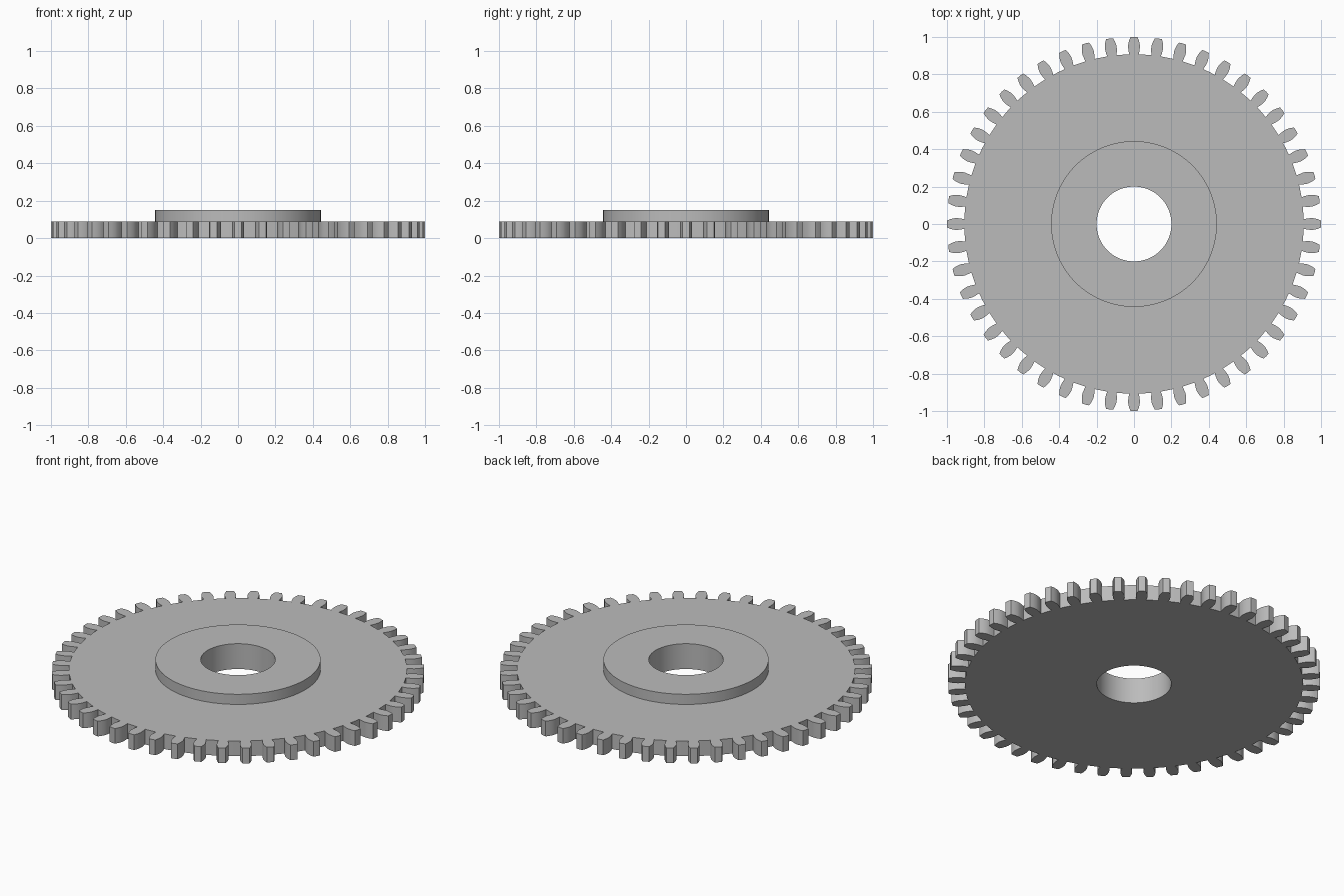
import bpy
import bmesh
from math import sin, cos, pi, radians

if "Cube" in bpy.data.objects:
    bpy.data.objects.remove(bpy.data.objects["Cube"])

TEETH = 48
BORE, HUB, ROOT = 0.2, 0.443, 0.907
PLATE_TOP, HUB_TOP = 0.09, 0.15
# Tooth flank from root to tip: radius, half width
FLANK = [(ROOT, 0.025), (0.925, 0.029), (0.945, 0.0315),
         (0.96, 0.031), (0.98, 0.0265), (0.999, 0.019)]

steel = bpy.data.materials.new("grey steel")
steel.use_nodes = True
grey = (0.5, 0.5, 0.5, 1)
steel.diffuse_color = grey
steel.node_tree.nodes["Principled BSDF"].inputs["Base Color"].default_value = grey

bm = bmesh.new()


def polar(radius, angle, z):
    return bm.verts.new((radius * cos(angle), radius * sin(angle), z))


# Columns per tooth: both sides of its base, then the middle of the gap
pitch = 2 * pi / TEETH
base = FLANK[0][1] / ROOT
angles = [i * pitch + a for i in range(TEETH) for a in (-base, base, pitch / 2)]

# Plate, raised hub and bore as one turned body
profile = [(BORE, 0), (ROOT, 0), (ROOT, PLATE_TOP), (HUB, PLATE_TOP),
           (HUB, HUB_TOP), (BORE, HUB_TOP)]
columns = [[polar(r, a, z) for r, z in profile] for a in angles]
for c, column in enumerate(columns):
    after = columns[(c + 1) % len(columns)]
    for k in range(len(profile)):
        n = (k + 1) % len(profile)
        if k == 1 and c % 3 == 0:
            continue  # a tooth grows from this opening
        bm.faces.new((column[k], after[k], after[n], column[n]))

# Teeth with bulging flanks and a slightly crowned tip
for i in range(TEETH):
    mid = i * pitch
    right, left = columns[3 * i], columns[3 * i + 1]
    outline = [(r, mid - w / r) for r, w in FLANK[1:]]
    outline += [(1.0, mid)]
    outline += [(r, mid + w / r) for r, w in reversed(FLANK[1:])]
    low = [right[1]] + [polar(r, a, 0) for r, a in outline] + [left[1]]
    high = [right[2]] + [polar(r, a, PLATE_TOP) for r, a in outline] + [left[2]]
    bm.faces.new(list(reversed(low)))
    bm.faces.new(high)
    for k in range(len(low) - 1):
        bm.faces.new((low[k], low[k + 1], high[k + 1], high[k]))

bmesh.ops.recalc_face_normals(bm, faces=bm.faces[:])
mesh = bpy.data.meshes.new("spur_gear")
bm.to_mesh(mesh)
bm.free()
mesh.materials.append(steel)
gear = bpy.data.objects.new("spur_gear", mesh)
bpy.context.collection.objects.link(gear)

# Smooth round walls, crisp rims and tooth corners
bpy.ops.object.select_all(action='DESELECT')
gear.select_set(True)
bpy.context.view_layer.objects.active = gear
bpy.ops.object.shade_smooth_by_angle(angle=radians(30))
